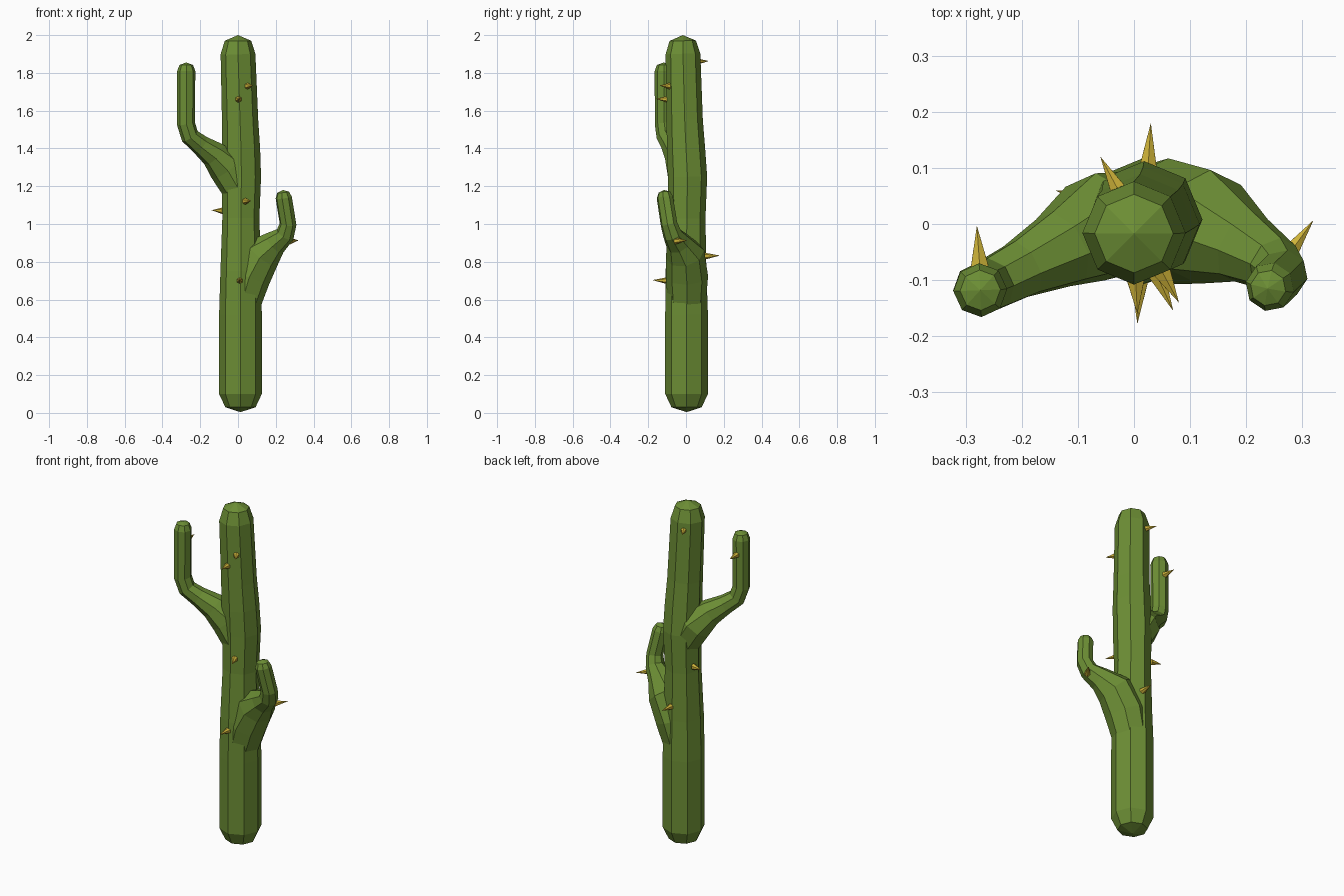
import bpy, bmesh, math
from mathutils import Vector

if "Cube" in bpy.data.objects:
    bpy.data.objects.remove(bpy.data.objects["Cube"])


def material(name, color):
    m = bpy.data.materials.new(name)
    m.diffuse_color = color
    m.use_nodes = True
    m.node_tree.nodes["Principled BSDF"].inputs["Base Color"].default_value = m.diffuse_color
    return m


green = material("cactus_green", (0.15, 0.27, 0.035, 1))
yellow = material("spine_yellow", (0.62, 0.45, 0.04, 1))


def finish(name, bm, mat):
    bmesh.ops.recalc_face_normals(bm, faces=bm.faces)
    me = bpy.data.meshes.new(name)
    bm.to_mesh(me)
    bm.free()
    me.materials.append(mat)
    ob = bpy.data.objects.new(name, me)
    bpy.context.collection.objects.link(ob)
    return ob


def stem(name, path, start, end, sides=8):
    """Loft octagonal rings (x, y, z, radius) and close both ends with a point."""
    bm = bmesh.new()
    pts = [Vector(p[:3]) for p in path]
    n = len(pts)
    tangents = []
    for i in range(n):
        a = (pts[i] - pts[i - 1]).normalized() if i else None
        b = (pts[i + 1] - pts[i]).normalized() if i < n - 1 else None
        tangents.append(((a or b) + (b or a)).normalized())
    side = Vector((1, 0, 0))
    side = (side - tangents[0] * side.dot(tangents[0])).normalized()
    rings = []
    for i, t in enumerate(tangents):
        if i:
            side = tangents[i - 1].rotation_difference(t) @ side
        up = t.cross(side)
        rings.append([bm.verts.new(pts[i] + path[i][3] * (
            side * math.cos(k * math.tau / sides) + up * math.sin(k * math.tau / sides)))
            for k in range(sides)])
    poles = [bm.verts.new(start), bm.verts.new(end)]
    for k in range(sides):
        j = (k + 1) % sides
        for a, b in zip(rings, rings[1:]):
            bm.faces.new((a[k], a[j], b[j], b[k]))
        bm.faces.new((poles[0], rings[0][j], rings[0][k]))
        bm.faces.new((poles[1], rings[-1][k], rings[-1][j]))
    return finish(name, bm, green)


# Trunk
trunk = stem("cactus_body", [
    (0.013, 0.003, 0.03, 0.08), (0.013, 0.003, 0.10, 0.113), (0.013, 0.003, 0.52, 0.113),
    (0.015, 0.0, 0.75, 0.108), (0.015, 0.005, 1.03, 0.098), (0.018, 0.008, 1.25, 0.104),
    (0.016, 0.0, 1.40, 0.101), (0.011, -0.007, 1.55, 0.096), (0.0, -0.016, 1.90, 0.092),
    (0.0, -0.017, 1.97, 0.07)], (0.013, 0.003, 0.004), (0, -0.017, 2.0))

# Arms flare out of the trunk, then turn upward
left_arm = stem("left_arm", [
    (0.01, 0.005, 1.18, 0.09), (-0.06, -0.005, 1.30, 0.098), (-0.13, -0.045, 1.37, 0.072),
    (-0.20, -0.08, 1.42, 0.054), (-0.255, -0.108, 1.465, 0.049), (-0.275, -0.117, 1.53, 0.048),
    (-0.274, -0.118, 1.81, 0.048), (-0.274, -0.118, 1.842, 0.036)],
    (0.02, 0.005, 1.12), (-0.274, -0.118, 1.855))
right_arm = stem("right_arm", [
    (0.02, 0.005, 0.58, 0.10), (0.06, 0.005, 0.72, 0.112), (0.125, -0.005, 0.84, 0.104),
    (0.195, -0.04, 0.90, 0.068), (0.25, -0.072, 0.945, 0.051), (0.265, -0.09, 1.00, 0.045),
    (0.242, -0.112, 1.14, 0.044), (0.239, -0.114, 1.168, 0.032)],
    (0.015, 0.005, 0.50), (0.238, -0.115, 1.18))

# Weld the arms into the trunk
for arm in (left_arm, right_arm):
    mod = trunk.modifiers.new("weld", 'BOOLEAN')
    mod.operation = 'UNION'
    mod.solver = 'EXACT'
    mod.object = arm
    bpy.context.view_layer.objects.active = trunk
    bpy.ops.object.modifier_apply(modifier=mod.name)
    bpy.data.objects.remove(arm)

# Spines: base x, y, tip x, y, height
spines = [
    (0.05, -0.085, 0.08, -0.14, 1.73), (0.003, -0.10, 0.006, -0.16, 1.66),
    (0.038, -0.085, 0.07, -0.155, 1.12), (0.01, -0.10, 0.006, -0.178, 0.70),
    (-0.08, 0.045, -0.14, 0.06, 1.07), (0.275, -0.055, 0.32, 0.007, 0.91),
    (0.025, 0.10, 0.03, 0.18, 0.83), (-0.025, 0.055, -0.06, 0.12, 1.86),
    (-0.275, -0.075, -0.28, -0.003, 1.73)]
for i, (bx, by, tx, ty, z) in enumerate(spines):
    base, tip = Vector((bx, by, z)), Vector((tx, ty, z + 0.003))
    bm = bmesh.new()
    bmesh.ops.create_cone(bm, cap_ends=True, segments=6, radius1=0.018, radius2=0,
                          depth=(tip - base).length)
    bmesh.ops.remove_doubles(bm, verts=bm.verts, dist=1e-5)
    ob = finish(f"spine_{i + 1}", bm, yellow)
    ob.location = (base + tip) / 2
    ob.rotation_euler = (tip - base).to_track_quat('Z', 'Y').to_euler()
